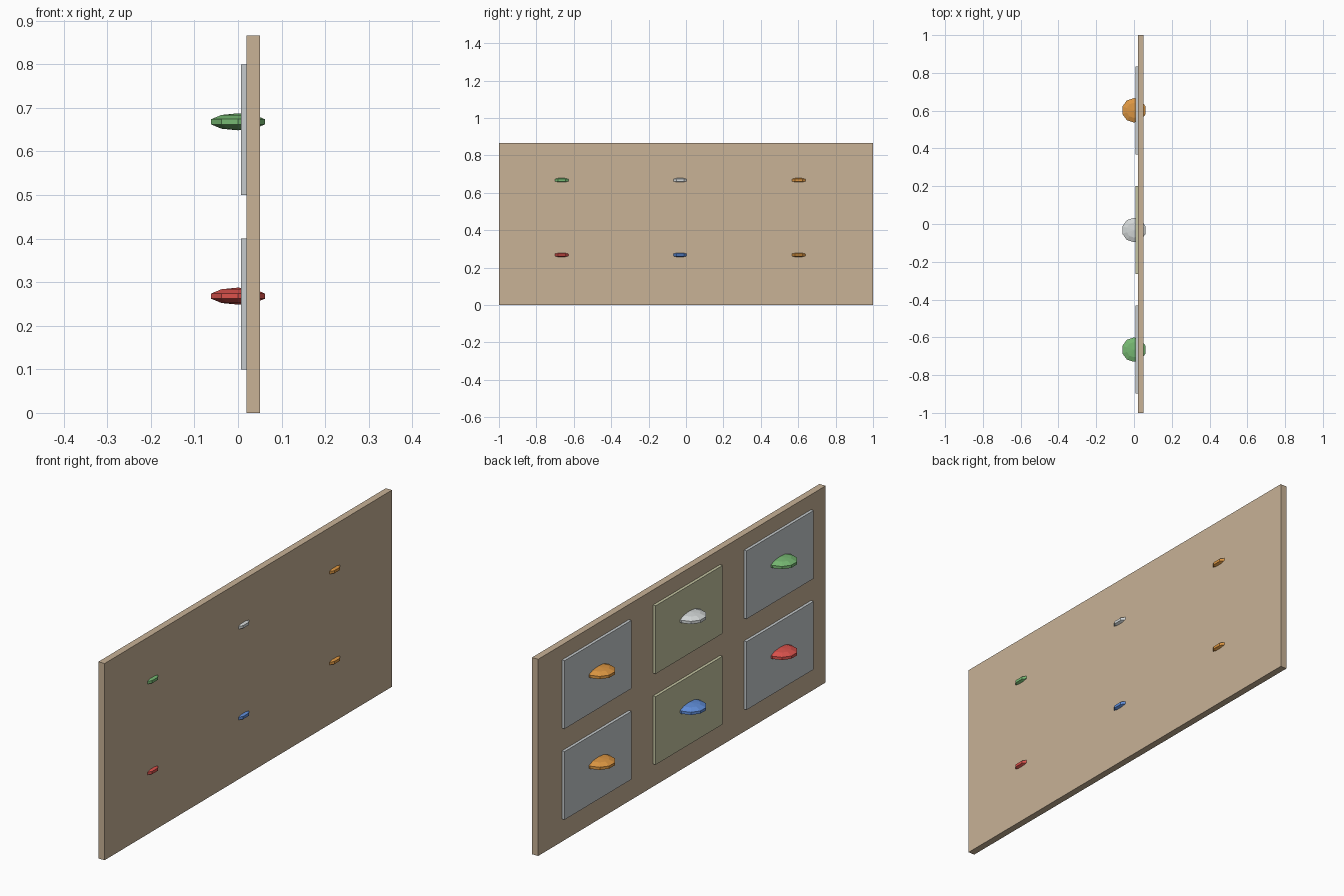
import bpy, math
from mathutils import Matrix

if "Cube" in bpy.data.objects:
    bpy.data.objects.remove(bpy.data.objects["Cube"])


def material(name, rgb):
    """Flat material from 0-255 sRGB values, stored as linear."""
    lin = [((c / 255 + 0.055) / 1.055) ** 2.4 for c in rgb]
    m = bpy.data.materials.new(name)
    m.diffuse_color = (*lin, 1)
    m.use_nodes = True
    m.node_tree.nodes["Principled BSDF"].inputs["Base Color"].default_value = m.diffuse_color
    return m


def box(name, lo, hi, mat):
    size = [b - a for a, b in zip(lo, hi)]
    mid = [(a + b) / 2 for a, b in zip(lo, hi)]
    bpy.ops.mesh.primitive_cube_add(size=1)
    ob = bpy.context.object
    ob.name = name
    ob.data.transform(Matrix.Translation(mid) @ Matrix.Diagonal((*size, 1)))
    ob.data.materials.append(mat)


def knob(name, y, z, mat):
    # Flattened faceted ball with a flat band around its rim
    bpy.ops.mesh.primitive_uv_sphere_add(segments=10, ring_count=5, radius=1)
    ob = bpy.context.object
    ob.name = name
    verts = ob.data.vertices
    # Turn so that flats, not corners, face along x
    corner = max(verts, key=lambda v: v.co.x).co
    if abs(corner.y) < 0.01:
        ob.data.transform(Matrix.Rotation(math.pi / 10, 4, 'Z'))
    ob.data.transform(Matrix.Translation((0, y, z))
                      @ Matrix.Diagonal((0.068, 0.068, 0.0195, 1)))
    ob.data.materials.append(mat)


tan = material("tan wood", (200, 178, 150))
grey = material("grey panel", (198, 203, 205))
cream = material("pale olive panel", (197, 197, 162))
orange = material("orange", (220, 150, 66))
white = material("white", (211, 215, 215))
green = material("green", (118, 184, 114))
red = material("red", (218, 82, 76))
blue = material("blue", (96, 142, 218))

# Backing board
box("board", (0.02, -1, 0), (0.05, 1, 0.866), tan)

# Panels and knobs: columns along y, lower and upper rows
columns = [
    ("right", -0.665, grey, (red, green)),
    ("middle", -0.032, cream, (blue, white)),
    ("left", 0.602, grey, (orange, orange)),
]
for col, y, panel_mat, knob_mats in columns:
    for row, z, knob_mat in zip(("lower", "upper"), (0.1, 0.5), knob_mats):
        box(f"{row}_{col}_panel", (0.007, y - 0.233, z),
            (0.021, y + 0.233, z + 0.3), panel_mat)
        knob(f"{row}_{col}_knob", y, z + 0.168, knob_mat)
